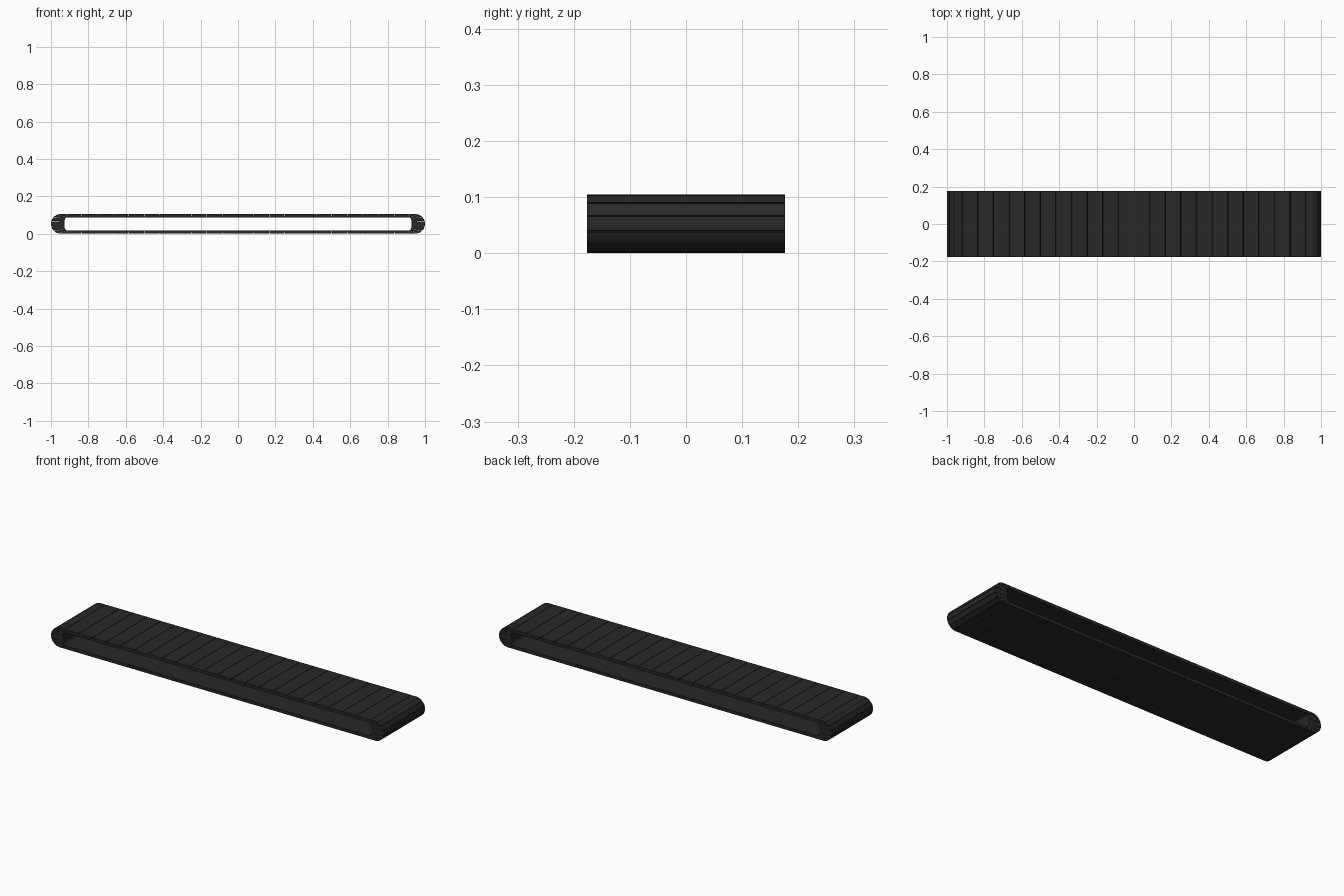
import bpy, bmesh, math

if "Cube" in bpy.data.objects:
    bpy.data.objects.remove(bpy.data.objects["Cube"])

L, R = 0.9475, 0.0525        # half length of the straight run, end radius
IX, IH = 0.908, 0.0355       # inner slot: straight half length, half height
BULGE = 0.02                 # how far the slot end bows outward
HALF_Y = 0.1765
HALF_TURN = 2 * L + math.pi * R
GAP = 0.0012

belt_mat = bpy.data.materials.new("black_rubber")
belt_mat.diffuse_color = (0.022, 0.02, 0.021, 1)
belt_mat.use_nodes = True
belt_mat.node_tree.nodes["Principled BSDF"].inputs["Base Color"].default_value = belt_mat.diffuse_color


def section(u):
    """Outer and inner belt points (x, z) at distance u along the loop."""
    sign = 1
    if u > L + math.pi * R:
        u, sign = u - HALF_TURN, -1
    if u <= L:
        outer = (u, R)
        inner = (max(-IX, min(IX, u)), IH)
    else:
        t = (u - L) / R
        outer = (L + R * math.sin(t), R * math.cos(t))
        c = math.cos(t)
        # squarish slot end
        inner = (IX + BULGE * math.sin(t) ** 0.7,
                 IH * math.copysign(abs(c) ** 0.7, c))
    return [(sign * p[0], R + sign * p[1]) for p in (outer, inner)]


def add_slat(bm, a, b, steps, turn):
    """One slat between two seams, with a fine V groove at each seam."""
    flip = -1 if turn else 1
    rings = []
    for i in range(steps + 1):
        f = i / steps
        o = section(a + GAP + (b - a - 2 * GAP) * f)[0]
        n = section(a + (b - a) * f)[1]
        ring = []
        for (x, z), y in ((o, -HALF_Y), (o, HALF_Y), (n, HALF_Y), (n, -HALF_Y)):
            ring.append(bm.verts.new((flip * x, y, R + flip * (z - R))))
        rings.append(ring)
    for r, s in zip(rings, rings[1:]):
        for k in range(4):
            bm.faces.new((r[k], r[(k + 1) % 4], s[(k + 1) % 4], s[k]))
    bm.faces.new(rings[0])
    bm.faces.new(rings[-1][::-1])


def make_part(name, seams, steps, turn):
    bm = bmesh.new()
    for a, b in zip(seams, seams[1:]):
        add_slat(bm, a, b, steps, turn)
    bmesh.ops.recalc_face_normals(bm, faces=bm.faces)
    me = bpy.data.meshes.new(name)
    bm.to_mesh(me)
    bm.free()
    me.materials.append(belt_mat)
    ob = bpy.data.objects.new(name, me)
    bpy.context.collection.objects.link(ob)
    bpy.ops.object.select_all(action='DESELECT')
    ob.select_set(True)
    bpy.context.view_layer.objects.active = ob
    bpy.ops.object.shade_smooth_by_angle(angle=math.radians(30))


# Flat runs of 22 slats, and wedge slats wrapping each end
E = 0.9185
flat = [-E + 2 * E * i / 22 for i in range(23)]
wrap = [E] + [L + R * math.radians(d) for d in (15, 45, 75, 105, 135, 165)]
wrap.append(HALF_TURN - E)
for turn, run, end in ((False, "top", "right"), (True, "bottom", "left")):
    make_part(run + "_slats", flat, 2, turn)
    make_part(end + "_end_slats", wrap, 6, turn)
